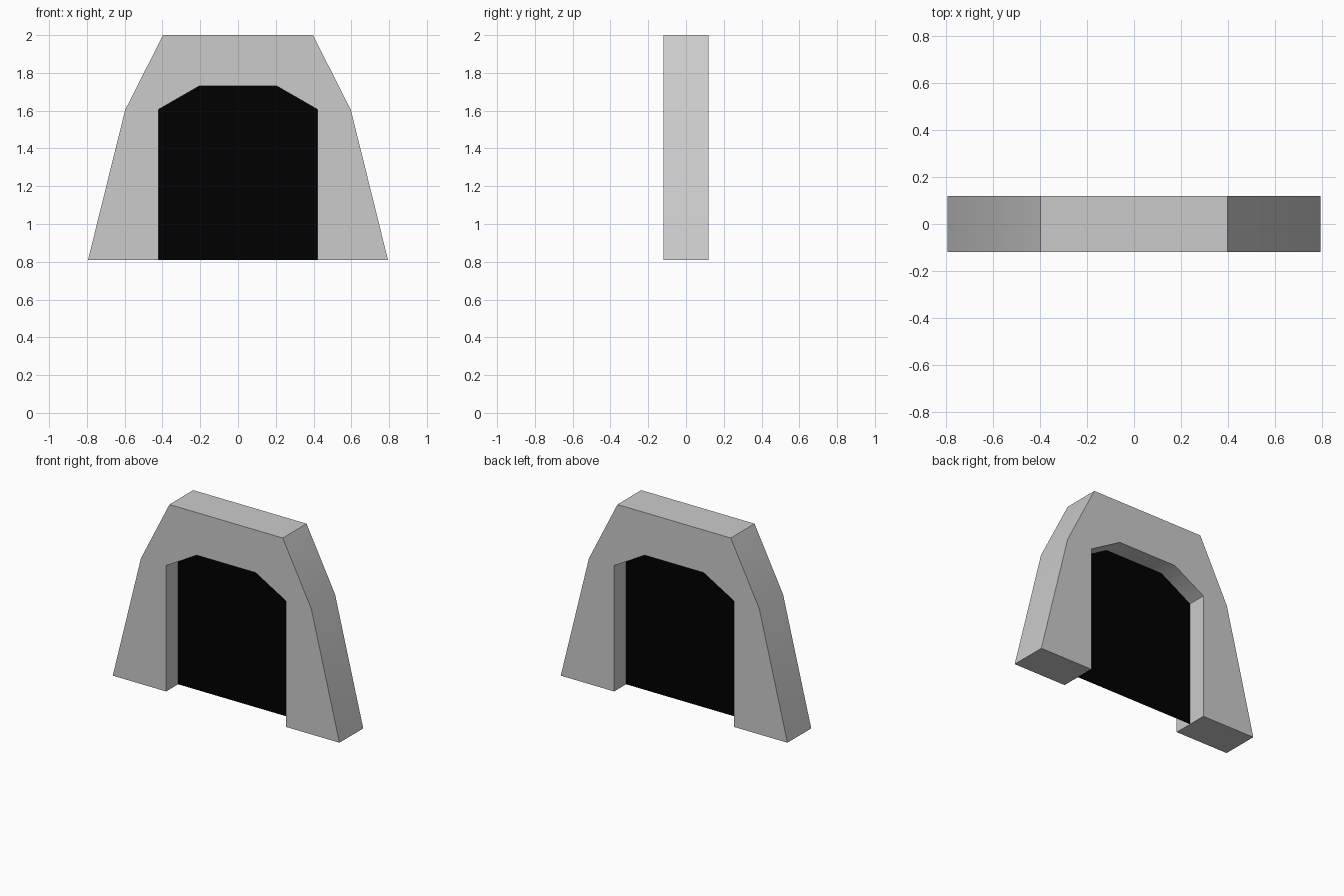
import bpy, bmesh

if "Cube" in bpy.data.objects:
    bpy.data.objects.remove(bpy.data.objects["Cube"])

BASE, TOP, HALF_DEPTH = 0.81, 2.0, 0.119
# right-hand halves of the profiles (x, z), bottom to top
OUTER = [(0.794, BASE), (0.597, 1.605), (0.397, TOP)]
INNER = [(0.42, BASE), (0.42, 1.607), (0.206, 1.73)]


def mirrored(half):
    """Full profile running from bottom right over the top to bottom left."""
    return half + [(-x, z) for x, z in reversed(half)]


def make_object(name, bm):
    mesh = bpy.data.meshes.new(name)
    bm.to_mesh(mesh)
    bm.free()
    ob = bpy.data.objects.new(name, mesh)
    bpy.context.collection.objects.link(ob)
    return ob


# Arch frame: front quads between the two profiles, extruded through the depth
bm = bmesh.new()
outer, inner = ([bm.verts.new((x, -HALF_DEPTH, z)) for x, z in mirrored(p)]
                for p in (OUTER, INNER))
for i in range(len(outer) - 1):
    bm.faces.new((outer[i], outer[i + 1], inner[i + 1], inner[i]))
front = bm.faces[:]
ext = bmesh.ops.extrude_face_region(bm, geom=front, use_keep_orig=True)
moved = [g for g in ext["geom"] if isinstance(g, bmesh.types.BMVert)]
bmesh.ops.translate(bm, verts=moved, vec=(0, 2 * HALF_DEPTH, 0))
bmesh.ops.recalc_face_normals(bm, faces=bm.faces[:])
frame = make_object("arch_frame", bm)
bpy.context.view_layer.objects.active = frame
frame.select_set(True)
bpy.ops.object.shade_smooth_by_angle()

# Dark panel filling the opening at mid depth
bm = bmesh.new()
face = bm.faces.new([bm.verts.new((x, 0, z)) for x, z in mirrored(INNER)])
face.normal_update()
if face.normal.y > 0:
    face.normal_flip()
panel = make_object("dark_panel", bm)
black = bpy.data.materials.new("black")
black.diffuse_color = (0.0, 0.0, 0.0, 1)
black.use_nodes = True
black.node_tree.nodes["Principled BSDF"].inputs["Base Color"].default_value = black.diffuse_color
panel.data.materials.append(black)
